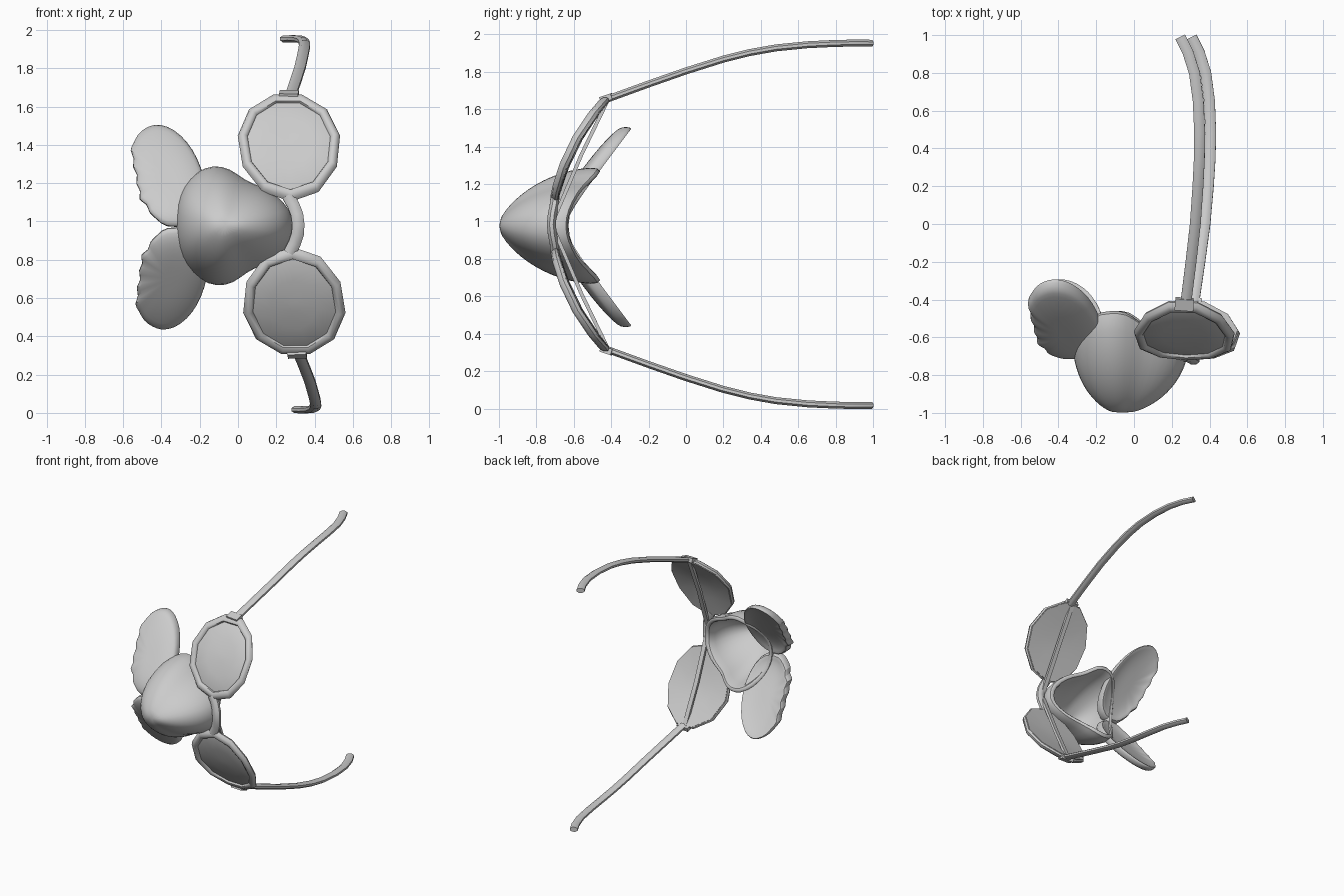
import bpy, bmesh, math
from mathutils import Vector

if "Cube" in bpy.data.objects:
    bpy.data.objects.remove(bpy.data.objects["Cube"])

MID, TILT = 0.985, 0.031   # mirror height and the slight lean of the whole novelty glasses


def place(u, s, y):
    """u = towards wearer's forehead (x), s = sideways (z), y = depth."""
    return Vector((u - TILT * s, y, MID + s))


def finish(name, bm, angle=40, subdiv=0):
    bmesh.ops.recalc_face_normals(bm, faces=bm.faces[:])
    me = bpy.data.meshes.new(name)
    bm.to_mesh(me)
    bm.free()
    ob = bpy.data.objects.new(name, me)
    bpy.context.collection.objects.link(ob)
    if subdiv:
        ob.modifiers.new("smooth", 'SUBSURF').levels = subdiv
        ob.modifiers["smooth"].render_levels = subdiv
    bpy.ops.object.select_all(action='DESELECT')
    bpy.context.view_layer.objects.active = ob
    ob.select_set(True)
    bpy.ops.object.shade_smooth_by_angle(angle=math.radians(angle))
    return ob


def loft(bm, rings, closed=False):
    """Skin a list of equally long point loops, capping or closing the ends."""
    vs = [[bm.verts.new(p) for p in r] for r in rings]
    n = len(vs[0])
    pairs = list(zip(vs, vs[1:])) + ([(vs[-1], vs[0])] if closed else [])
    for a, b in pairs:
        for i in range(n):
            j = (i + 1) % n
            bm.faces.new((a[i], a[j], b[j], b[i]))
    if not closed:
        for r, flip in ((vs[0], True), (vs[-1], False)):
            bm.faces.new(r[::-1] if flip else r)


def sweep(name, path, hu, hw, n=8, side=1):
    """Oval rod along (u, s, y) points: hu = half size in u, hw = half thickness."""
    bm = bmesh.new()
    P = [Vector(p) for p in path]
    rings = []
    for i, p in enumerate(P):
        t = (P[min(i + 1, len(P) - 1)] - P[max(i - 1, 0)]).normalized()
        ref = Vector((1, 0, 0)) if abs(t.x) < 0.75 else Vector((0, 1, 0))
        a = (ref - t * ref.dot(t)).normalized()
        b = t.cross(a)
        ring = []
        for k in range(n):
            w = 2 * math.pi * (k + 0.5) / n
            q = p + a * hu * math.cos(w) + b * hw * math.sin(w)
            ring.append(place(q.x, q.y * side, q.z))
        rings.append(ring)
    loft(bm, rings)
    return finish(name, bm)


# Nose: hollow dome with a pear outline and a saddle-shaped rim
half = [(.295, 0), (.285, .085), (.20, .175), (.11, .215), (.04, .245), (-.03, .305),
        (-.12, .325), (-.21, .29), (-.28, .215), (-.32, .12), (-.33, 0)]
outline = half + [(u, -s) for u, s in half[-2:0:-1]]
uc, apex = -0.07, -1.008


def nose_ring(t, k):
    ru, rs = math.sin(t) ** 1.15 * k, math.sin(t) ** 1.4 * k
    ring = []
    for u, s in outline:
        rim = -0.635 + 0.18 * min(1, (s / 0.3) ** 2)
        y = rim + (apex - rim) * math.cos(t) * (1 if k == 1 else 0.88)
        ring.append(place(uc + (u - uc) * ru, s * rs - 0.008, y))
    return ring


bm = bmesh.new()
steps = [math.pi / 2 * i / 8 for i in range(1, 9)]
loft(bm, [nose_ring(t, 1) for t in steps] + [nose_ring(t, 0.85) for t in steps[::-1]])
finish("nose", bm, 60, 1)

# Moustache: two bulging lobes with a ragged lower edge, swept backwards
lobe = [(-.25, .0), (-.385, -.005), (-.42, .04), (-.47, .075), (-.465, .12), (-.525, .14),
        (-.495, .19), (-.535, .22), (-.51, .28), (-.55, .31), (-.525, .36),
        (-.56, .40), (-.53, .44), (-.51, .49), (-.465, .52), (-.42, .54), (-.35, .53),
        (-.28, .48), (-.225, .41), (-.18, .31), (-.16, .21), (-.18, .09)]


def lobe_ring(r, back, side):
    ring = []
    for u, s in lobe:
        uu, ss = -.36 + (u + .36) * r, .27 + (s - .27) * r
        y = -0.795 + 0.76 * math.sqrt(ss * ss + 0.004) + 0.035 * r ** 4 + back
        ring.append(place(uu, ss * side - 0.015, y))
    return ring


for side, nm in ((1, "left"), (-1, "right")):
    bm = bmesh.new()
    rs = (0.2, 0.45, 0.7, 0.9, 1.0)
    loft(bm, [lobe_ring(r, 0, side) for r in rs] + [lobe_ring(1.0, 0.045, side)] +
         [lobe_ring(r * 0.97, 0.075, side) for r in rs[::-1]])
    finish("moustache_" + nm, bm, 60, 1)

# Lens rims and lenses: eleven-sided, splayed back and gently wrapped
CU, CS, RU, RS, N = 0.28, 0.402, 0.27, 0.284, 11


def lens_point(a, r, off, side):
    u, s = RU * r * math.cos(a), RS * r * math.sin(a)
    wrap = 0.045 * (1 - (s / RS) ** 2)
    return place(CU + u, (CS + s - 0.45 * (off - wrap)) * side,
                 -0.555 + 0.523 * s - 0.02 * u + (off - wrap) * 0.9)


for side, nm in ((1, "left"), (-1, "right")):
    def ring(r, off):
        return [lens_point(-math.pi / 2 + 2 * math.pi * i / N, r, off, side) for i in range(N)]
    bm = bmesh.new()
    prof = [(.80, .0), (.83, -.02), (.90, -.028), (.97, -.02), (1.0, 0), (.97, .014), (.80, .014)]
    loft(bm, [ring(r, o) for r, o in prof], closed=True)
    finish("lens_rim_" + nm, bm, 50)
    bm = bmesh.new()
    loft(bm, [ring(.1, -.006), ring(.45, -.006), ring(.82, -.006),
              ring(.95, .005), ring(.95, .018), ring(.45, .018), ring(.1, .018)])
    finish("lens_" + nm, bm, 40)

    # Straight stiffening strip behind each lens
    sweep("back_strip_" + nm, [(.30, .03, -.705), (.285, .37, -.56), (.28, .68, -.41)],
          .024, .014, 4, side)
    # Hinge block
    sweep("hinge_" + nm, [(.285, .665, -.455), (.29, .685, -.395)], .07, .024, 4, side)
    # Temple arm with a hooked end
    sweep("temple_" + nm, [(.295, .67, -.42), (.325, .75, -.2), (.35, .82, 0), (.366, .883, .2),
                           (.374, .918, .34), (.377, .943, .48), (.37, .96, .65), (.35, .967, .8),
                           (.315, .969, .91), (.275, .968, .99)], .031, .02, 8, side)

# Bridge: arched tube between the lens rims
arc = [(.265, -.15, -.70), (.292, -.10, -.705), (.31, -.05, -.715), (.315, 0, -.72)]
sweep("bridge", arc + [(u, -s, y) for u, s, y in arc[-2::-1]], .035, .026, 8)
